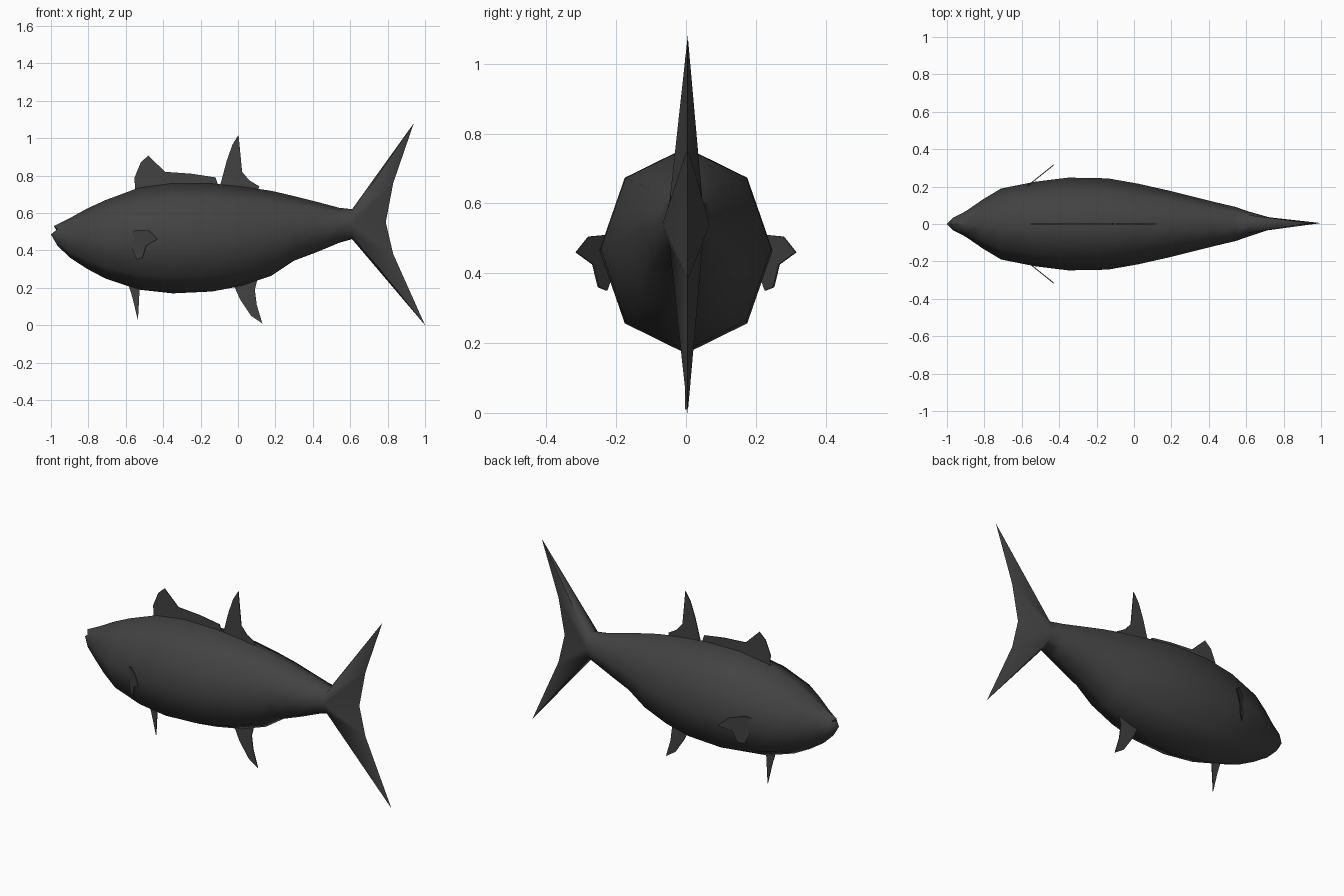
import bpy, bmesh
from math import sin, cos, pi, radians

if "Cube" in bpy.data.objects:
    bpy.data.objects.remove(bpy.data.objects["Cube"])

mat = bpy.data.materials.new("dark_grey")
mat.diffuse_color = (0.055, 0.055, 0.055, 1)
mat.use_nodes = True
mat.node_tree.nodes["Principled BSDF"].inputs["Base Color"].default_value = mat.diffuse_color


def finish(name, bm, smooth=True):
    bmesh.ops.recalc_face_normals(bm, faces=bm.faces[:])
    mesh = bpy.data.meshes.new(name)
    bm.to_mesh(mesh)
    bm.free()
    obj = bpy.data.objects.new(name, mesh)
    bpy.context.collection.objects.link(obj)
    mesh.materials.append(mat)
    if smooth:
        bpy.ops.object.select_all(action='DESELECT')
        obj.select_set(True)
        bpy.context.view_layer.objects.active = obj
        bpy.ops.object.shade_smooth_by_angle(angle=radians(65))
    return obj


# Body: eight-sided rings given as x, belly z, back z, half width
stations = [
    (-0.965, 0.425, 0.530, 0.035), (-0.90, 0.362, 0.572, 0.068),
    (-0.81, 0.303, 0.622, 0.130), (-0.71, 0.250, 0.668, 0.190),
    (-0.53, 0.190, 0.735, 0.226), (-0.35, 0.170, 0.760, 0.248),
    (-0.14, 0.180, 0.758, 0.244), (0.02, 0.210, 0.742, 0.216),
    (0.18, 0.265, 0.718, 0.180), (0.30, 0.345, 0.690, 0.150),
    (0.42, 0.390, 0.660, 0.120), (0.54, 0.440, 0.628, 0.092),
    (0.61, 0.460, 0.620, 0.068)]
bm = bmesh.new()
rings = []
for x, lo, hi, w in stations:
    mid, h = (lo + hi) / 2, (hi - lo) / 2
    rings.append([bm.verts.new((x, w * sin(k * pi / 4), mid + h * cos(k * pi / 4)))
                  for k in range(8)])
for a, b in zip(rings, rings[1:]):
    for k in range(8):
        j = (k + 1) % 8
        bm.faces.new((a[k], a[j], b[j], b[k]))

# Mouth: overhanging upper lip, small notch and lower jaw tip
nose = rings[0]
nose[0].co.x = -0.985
notch = bm.verts.new((-0.970, 0, 0.507))
jaw = bm.verts.new((-1.0, 0, 0.485))
for k in range(1, 7):
    bm.faces.new((nose[k], nose[k + 1], jaw))
for k in (1, 7):
    bm.faces.new((nose[0], nose[k], notch))
    bm.faces.new((notch, nose[k], jaw))

# Forked tail tapering from the last ring to a sharp trailing edge
up_tip, up_in, fork, low_in, low_tip = [
    bm.verts.new((x, 0.005, z)) for x, z in
    ((0.94, 1.08), (0.83, 0.76), (0.79, 0.55), (0.83, 0.38), (1.0, 0.0))]
for order in ((0, 1, 2, 3, 4), (0, 7, 6, 5, 4)):
    top, d1, side, d2, bottom = [rings[-1][k] for k in order]
    for tri in ((top, d1, up_tip), (d1, up_in, up_tip), (d1, side, up_in),
                (side, fork, up_in), (side, low_in, fork), (side, d2, low_in),
                (d2, low_tip, low_in), (d2, bottom, low_tip)):
        bm.faces.new(tri)
finish("body_and_tail", bm)


# Thin fins drawn as side profiles (x, z); y_of gives the sideways lean
def fin(name, outline, y_of=lambda x: 0.0):
    bm = bmesh.new()
    bm.faces.new([bm.verts.new((x, y_of(x), z)) for x, z in outline])
    obj = finish(name, bm, smooth=False)
    thick = obj.modifiers.new("thickness", 'SOLIDIFY')
    thick.thickness = 0.005
    thick.offset = 0
    return obj


fin("front_dorsal_fin", [(-0.55, 0.70), (-0.553, 0.79), (-0.52, 0.87), (-0.48, 0.907),
                         (-0.39, 0.82), (-0.25, 0.81), (-0.12, 0.79), (-0.10, 0.73)])
fin("rear_dorsal_fin", [(-0.10, 0.73), (-0.06, 0.88), (-0.03, 0.965), (0.003, 1.018),
                        (0.022, 0.82), (0.06, 0.775), (0.115, 0.742), (0.10, 0.71)])
fin("pelvic_fin", [(-0.59, 0.23), (-0.565, 0.15), (-0.535, 0.025), (-0.525, 0.21)])
fin("anal_fin", [(-0.03, 0.23), (0.01, 0.14), (0.07, 0.05), (0.13, 0.01),
                 (0.10, 0.11), (0.09, 0.19), (0.11, 0.27)])

# Pectoral fins flaring outward and back on both sides
pectoral = [(-0.59, 0.49), (-0.54, 0.51), (-0.475, 0.505), (-0.43, 0.46),
            (-0.49, 0.425), (-0.51, 0.36), (-0.54, 0.35), (-0.57, 0.42)]
for side, s in (("right", -1), ("left", 1)):
    fin(side + "_pectoral_fin", pectoral, lambda x: s * (0.235 + 0.8 * (x + 0.53)))
